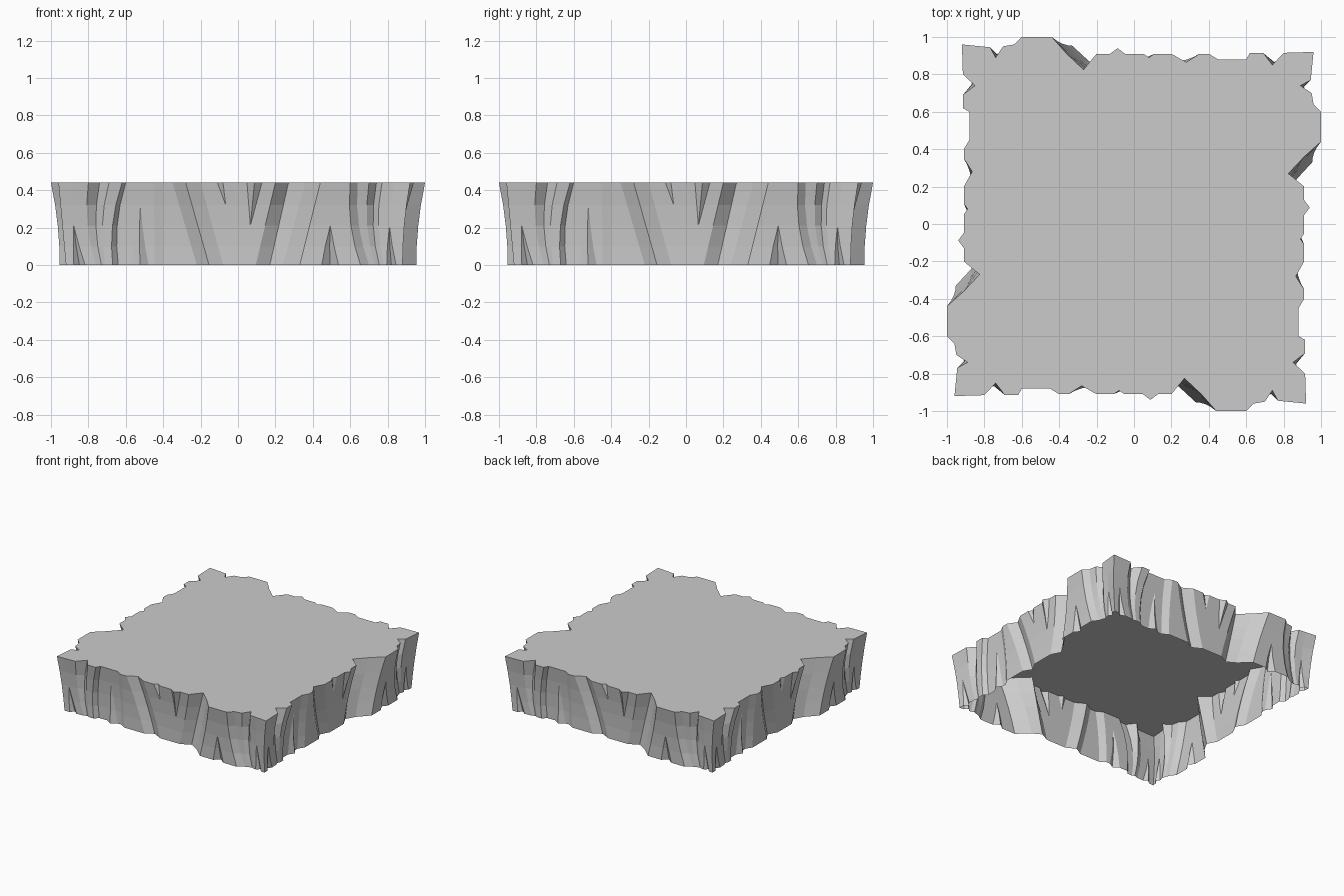
import bpy
import bmesh
from mathutils import Vector, Matrix

cube = bpy.data.objects.get("Cube")
if cube:
    bpy.data.objects.remove(cube)

HEIGHT = 0.44
LEVELS = (0, 0.1, 0.21, 0.32, HEIGHT)

# Rock ridges along one side: position and outward reach at the rim and at the foot
RIM = [(-.96, .92), (-.8, .915), (-.74, .85), (-.69, .915), (-.62, .915), (-.6, .88),
       (-.45, .88), (-.4, .91), (-.35, .91), (-.28, .865), (-.2, .91), (.2, .91),
       (.27, .825), (.36, .91), (.44, 1), (.6, 1), (.64, .96), (.7, .95),
       (.74, .89), (.77, .945), (.92, .96)]
FOOT = [(-.92, .88), (-.76, .87), (-.73, .86), (-.71, .87), (-.67, .87), (-.64, .84),
        (-.445, .84), (-.4, .87), (-.22, .87), (-.155, .83), (-.08, .87), (.095, .87),
        (.17, .83), (.24, .87), (.33, .953), (.655, .953), (.7, .92), (.73, .91),
        (.755, .9), (.78, .91), (.88, .92)]

# Wedges in the strip after a ridge: (fraction along strip, half width, push outward, start z, tip z)
WEDGES = {
    0: [(.45, .03, -.025, 0, .21)],
    5: [(.6, .045, .03, 0, .32)],
    10: [(.3, .03, -.02, HEIGHT, .32), (.72, .04, .03, HEIGHT, .21)],
    14: [(.5, .045, -.035, 0, .21)],
    19: [(.4, .025, -.025, 0, .21)],
}


def ridge_point(i, z):
    """Point of one ridge at height z; the wall flares towards the rim."""
    t = z / HEIGHT
    rim, foot = RIM[i], FOOT[i]
    x = foot[0] + (rim[0] - foot[0]) * t
    if .58 < abs(rim[0]) < .81:
        x -= .1 * t * (1 - t)
    reach = foot[1] + (rim[1] - foot[1]) * t * t
    return Vector((x, -reach, z))


def side_points(z):
    """Front side outline at height z, without the shared last corner."""
    points = []
    for i in range(len(RIM) - 1):
        a, b = ridge_point(i, z), ridge_point(i + 1, z)
        points.append(a)
        for frac, width, push, start, tip in WEDGES.get(i, []):
            size = max(0, (z - tip) / (start - tip))
            centre = a.lerp(b, frac)
            along = (b - a).normalized() * width * size
            points += [centre - along, centre + Vector((0, -push * size, 0)), centre + along]
    return points


# Rock wall: the same side turned four times, open underneath
bm = bmesh.new()
rings = []
for z in LEVELS:
    side = side_points(z)
    ring = []
    for turn in range(4):
        spin = Matrix(((1, 0, 0), (0, 1, 0), (0, 0, 1)))
        for _ in range(turn):
            spin = Matrix(((0, -1, 0), (1, 0, 0), (0, 0, 1))) @ spin
        ring += [bm.verts.new(spin @ p) for p in side]
    rings.append(ring)
for low, high in zip(rings, rings[1:]):
    for i in range(len(low)):
        j = (i + 1) % len(low)
        bm.faces.new((low[i], low[j], high[j], high[i]))

# Flat top surface
bm.faces.new(rings[-1])
bmesh.ops.remove_doubles(bm, verts=bm.verts, dist=0.0005)

mesh = bpy.data.meshes.new("rock_platform")
bm.to_mesh(mesh)
bm.free()
platform = bpy.data.objects.new("rock_platform", mesh)
bpy.context.collection.objects.link(platform)

# Plain grey stone
stone = bpy.data.materials.new("grey_stone")
stone.use_nodes = True
colour = (0.6, 0.6, 0.6, 1)
stone.diffuse_color = colour
stone.node_tree.nodes["Principled BSDF"].inputs["Base Color"].default_value = colour
mesh.materials.append(stone)
